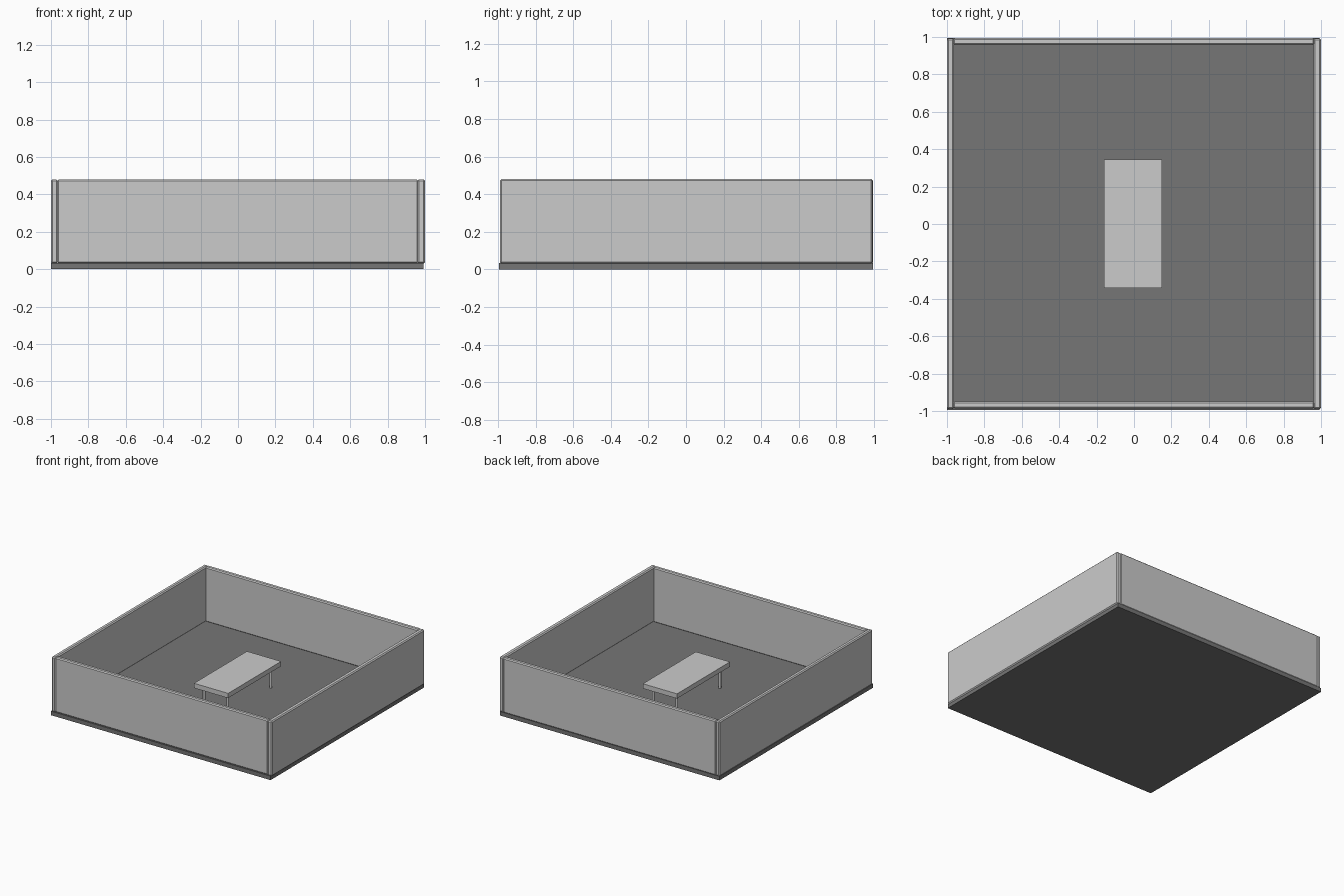
import bpy

if "Cube" in bpy.data.objects:
    bpy.data.objects.remove(bpy.data.objects["Cube"])

dark = bpy.data.materials.new("dark_floor")
dark.diffuse_color = (0.18, 0.18, 0.18, 1)
dark.use_nodes = True
dark.node_tree.nodes["Principled BSDF"].inputs["Base Color"].default_value = dark.diffuse_color


def box(name, x, y, z, bevel=0.0):
    """Box from (min, max) ranges, with an optional chamfer."""
    bpy.ops.mesh.primitive_cube_add(
        size=1, location=[(a + b) / 2 for a, b in (x, y, z)])
    ob = bpy.context.object
    ob.name = name
    ob.scale = [b - a for a, b in (x, y, z)]
    bpy.ops.object.transform_apply(location=False, rotation=False, scale=True)
    if bevel:
        mod = ob.modifiers.new("chamfer", 'BEVEL')
        mod.width = bevel
        mod.segments = 1
    return ob


# Floor slab
floor = box("floor", (-1, 0.992), (-0.995, 0.995), (0, 0.033))
floor.data.materials.append(dark)

# Walls: the side walls run full depth, front and back fit between them
WALL_Z = (0.03, 0.48)
box("left_wall", (-1, -0.963), (-0.99, 0.993), WALL_Z, 0.008)
box("right_wall", (0.96, 1), (-0.99, 0.993), WALL_Z, 0.008)
box("front_wall", (-0.967, 0.964), (-0.987, -0.95), WALL_Z, 0.008)
box("back_wall", (-0.967, 0.964), (0.957, 0.995), WALL_Z, 0.008)

# Table top
box("table_top", (-0.16, 0.15), (-0.342, 0.345), (0.198, 0.237))

# Table legs
for side, x in (("left", -0.112), ("right", 0.102)):
    for end, y in (("front", -0.28), ("back", 0.28)):
        bpy.ops.mesh.primitive_cylinder_add(
            vertices=16, radius=0.01, depth=0.17, location=(x, y, 0.115))
        bpy.context.object.name = f"{end}_{side}_leg"
        bpy.ops.object.shade_smooth_by_angle()
